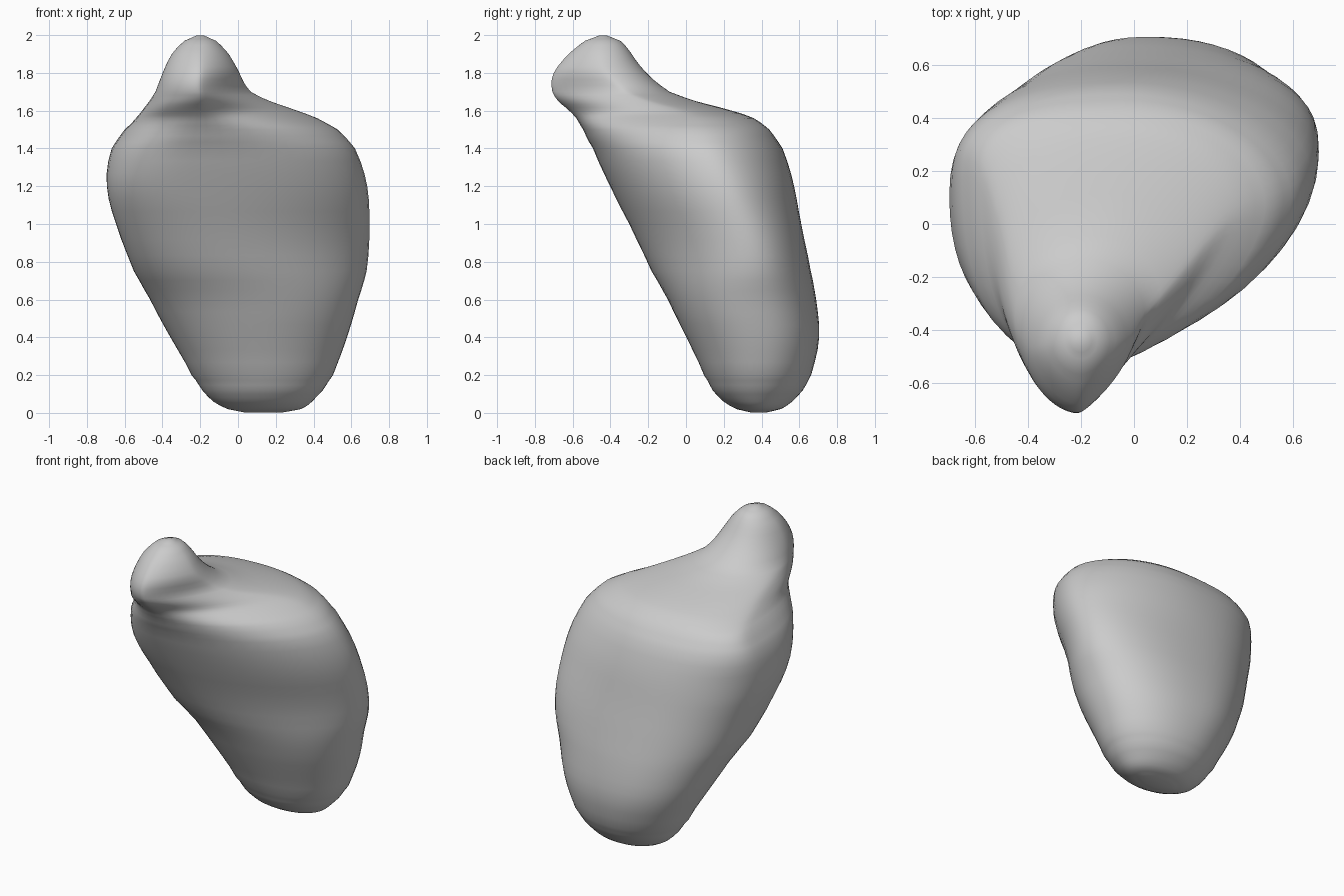
import bpy
import bmesh
from math import sin, cos, pi

cube = bpy.data.objects.get("Cube")
if cube:
    bpy.data.objects.remove(cube, do_unlink=True)

SEGMENTS = 56      # points around each ring
STEPS = 3          # rings between two profile rows

# Leaning outline: height, left edge, right edge, front edge, back edge
OUTLINE = [
    (0.003, 0.03, 0.24, 0.34, 0.43),
    (0.02, -0.05, 0.33, 0.27, 0.5),
    (0.06, -0.13, 0.39, 0.2, 0.56),
    (0.12, -0.19, 0.45, 0.14, 0.62),
    (0.2, -0.24, 0.5, 0.1, 0.66),
    (0.4, -0.36, 0.58, 0, 0.71),
    (0.6, -0.47, 0.64, -0.1, 0.69),
    (0.75, -0.55, 0.685, -0.18, 0.665),
    (1, -0.65, 0.7, -0.305, 0.61),
    (1.2, -0.7, 0.69, -0.405, 0.575),
    (1.4, -0.67, 0.62, -0.5, 0.51),
    (1.5, -0.6, 0.53, -0.55, 0.44),
    (1.56, -0.54, 0.42, -0.585, 0.36),
    (1.6, -0.51, 0.32, -0.62, 0.25),
    (1.65, -0.47, 0.17, -0.68, 0.05),
    (1.7, -0.44, 0.07, -0.71, -0.08),
    (1.8, -0.4, 0.01, -0.705, -0.21),
    (1.9, -0.35, -0.05, -0.62, -0.29),
    (1.97, -0.28, -0.12, -0.53, -0.35),
    (1.998, -0.22, -0.18, -0.46, -0.42),
]

# Ring character: height, where the front, back, left and right extremes sit
# along the ring's box, then how flat the front right, front left, back right
# and back left quarters are
CHARACTER = [
    (0, 0.5, 0.5, 0.5, 0.5, 1, 1, 1, 1),
    (0.5, 0.46, 0.43, 0.5, 0.52, 0.97, 0.95, 0.88, 0.95),
    (0.9, 0.36, 0.45, 0.45, 0.64, 1.1, 0.9, 0.9, 0.9),
    (1.2, 0.33, 0.48, 0.5, 0.62, 1.06, 0.87, 1.02, 0.86),
    (1.4, 0.32, 0.48, 0.68, 0.6, 1.1, 0.85, 1.05, 0.83),
    (1.5, 0.33, 0.5, 0.76, 0.63, 1.2, 0.85, 1, 0.82),
    (1.6, 0.36, 0.52, 0.6, 0.7, 1.5, 0.85, 1, 0.85),
    (1.7, 0.46, 0.52, 0.5, 0.64, 1.65, 1.08, 1, 0.95),
    (1.85, 0.48, 0.5, 0.48, 0.55, 1.35, 1.2, 1, 1),
    (2, 0.5, 0.5, 0.5, 0.5, 1, 1, 1, 1),
]


def mix(a, b, t):
    return a + (b - a) * t


def character_at(z):
    for low, high in zip(CHARACTER, CHARACTER[1:]):
        if z <= high[0]:
            t = (z - low[0]) / (high[0] - low[0])
            t = t * t * (3 - 2 * t)
            return [mix(a, b, t) for a, b in zip(low[1:], high[1:])]


def smooth_rows(rows, steps):
    """Spline through the rows, with slopes that respect uneven heights."""
    def chord(i, k):
        i = min(max(i, 0), len(rows) - 2)
        gap = rows[i + 1][0] - rows[i][0]
        return (rows[i + 1][k] - rows[i][k]) / gap, gap

    def slope(i, k):
        (below, gap_below), (above, gap_above) = chord(i - 1, k), chord(i, k)
        return mix(below, above, gap_below / (gap_below + gap_above))

    result = []
    for i in range(len(rows) - 1):
        low, high = rows[i], rows[i + 1]
        gap = high[0] - low[0]
        for s in range(steps):
            t = s / steps
            ease = t * t * (3 - 2 * t)
            row = [mix(low[0], high[0], t)]
            for k in range(1, len(low)):
                bend = gap * (slope(i, k) * t * (1 - t) ** 2
                              - slope(i + 1, k) * t * t * (1 - t))
                row.append(mix(low[k], high[k], ease) + bend)
            result.append(row)
    result.append(list(rows[-1]))
    return result


def ring_points(z, left, right, front, back):
    front_f, back_f, left_f, right_f, *flatness = character_at(z)
    front_x, back_x = mix(left, right, front_f), mix(left, right, back_f)
    left_y, right_y = mix(front, back, left_f), mix(front, back, right_f)
    for i in range(SEGMENTS):
        angle = 2 * pi * i / SEGMENTS
        c, s = cos(angle), sin(angle)
        mid_x = back_x if s >= 0 else front_x
        mid_y = right_y if c >= 0 else left_y
        edge_x = right if c >= 0 else left
        edge_y = back if s >= 0 else front
        power = flatness[2 * (s >= 0) + (c < 0)]
        yield (mix(mid_x, edge_x, abs(c) ** power),
               mix(mid_y, edge_y, abs(s) ** power), z)


# Body: one closed loft from the rounded foot to the tip of the head
bm = bmesh.new()
rings = [[bm.verts.new(p) for p in ring_points(*row)]
         for row in smooth_rows(OUTLINE, STEPS)]
for low, high in zip(rings, rings[1:]):
    for i in range(SEGMENTS):
        j = (i + 1) % SEGMENTS
        bm.faces.new((low[i], low[j], high[j], high[i]))
bm.faces.new(list(reversed(rings[0])))
bm.faces.new(rings[-1])

# Soften the seams between the ring quarters
for _ in range(3):
    bmesh.ops.smooth_vert(bm, verts=[v for r in rings[3:-3] for v in r],
                          factor=0.5, use_axis_x=True, use_axis_y=True)
bmesh.ops.recalc_face_normals(bm, faces=bm.faces)

mesh = bpy.data.meshes.new("body")
bm.to_mesh(mesh)
bm.free()
body = bpy.data.objects.new("body", mesh)
bpy.context.collection.objects.link(body)

# Plain grey surface
grey = bpy.data.materials.new("plain_grey")
grey.use_nodes = True
colour = (0.6, 0.6, 0.6, 1)
grey.diffuse_color = colour
shader = next(n for n in grey.node_tree.nodes if n.type == 'BSDF_PRINCIPLED')
shader.inputs["Base Color"].default_value = colour
mesh.materials.append(grey)

bpy.ops.object.select_all(action='DESELECT')
body.select_set(True)
bpy.context.view_layer.objects.active = body
bpy.ops.object.shade_smooth_by_angle(angle=pi / 3)
